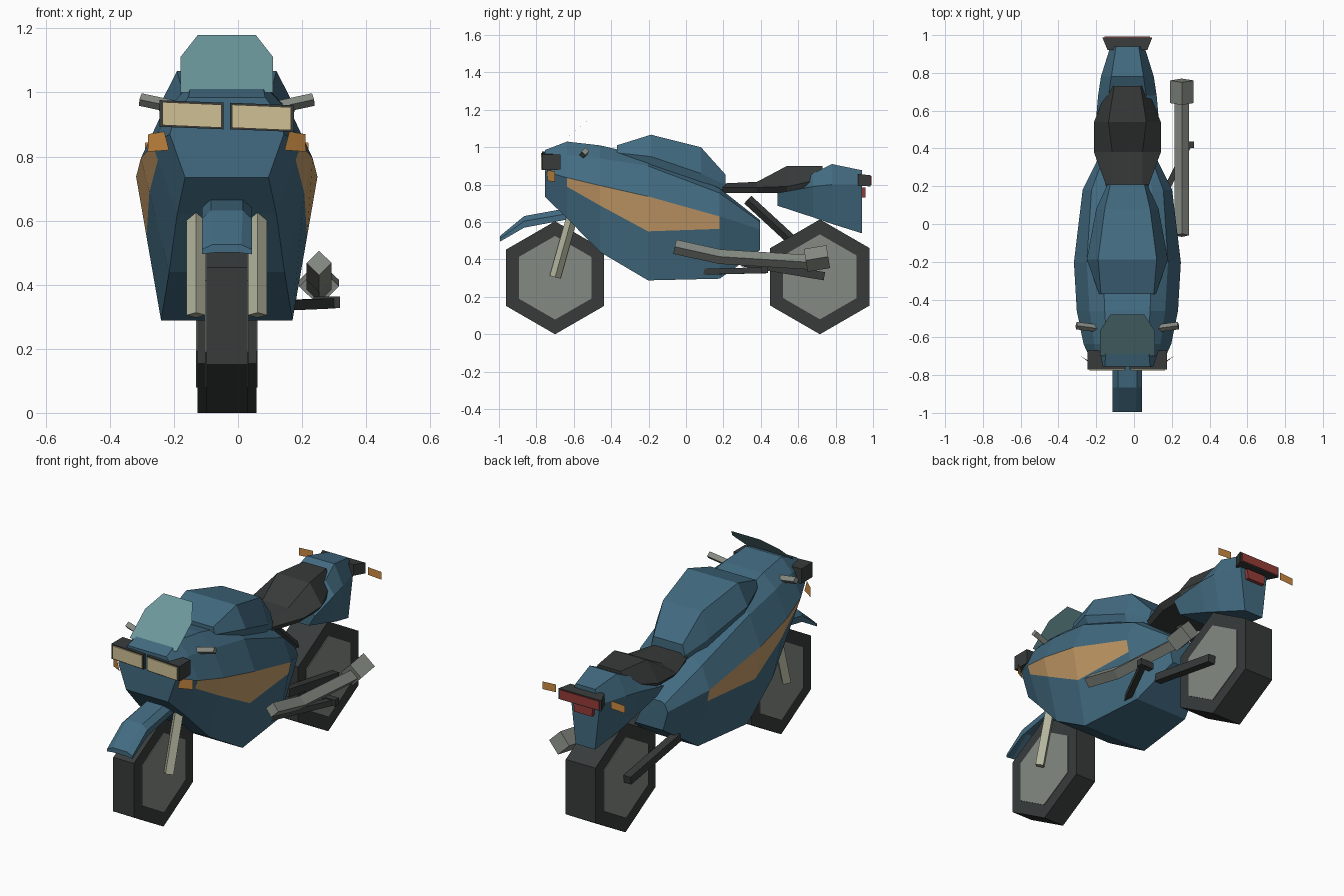
import bpy, bmesh, math
from mathutils import Vector

if "Cube" in bpy.data.objects:
    bpy.data.objects.remove(bpy.data.objects["Cube"])

CX = -0.035  # centre plane of the bike


def material(name, r, g, b):
    m = bpy.data.materials.new(name)
    m.use_nodes = True
    m.diffuse_color = (r, g, b, 1)
    m.node_tree.nodes["Principled BSDF"].inputs["Base Color"].default_value = (r, g, b, 1)
    return m


BLUE = material("paint blue", .055, .147, .22)
DARK = material("dark rubber", .04, .044, .044)
GREY = material("metal grey", .235, .255, .225)
PALE = material("fork metal", .46, .47, .35)
TAN = material("stripe tan", .57, .335, .14)
AMBER = material("amber", .6, .26, .055)
LENS = material("lamp cream", .62, .53, .3)
RED = material("tail red", .3, .045, .04)
GLASS = material("screen teal", .15, .31, .33)


def finish(name, bm, *mats):
    if len(bm.faces) > 1:
        bmesh.ops.recalc_face_normals(bm, faces=bm.faces)
    mesh = bpy.data.meshes.new(name)
    bm.to_mesh(mesh)
    bm.free()
    for m in mats:
        mesh.materials.append(m)
    obj = bpy.data.objects.new(name, mesh)
    bpy.context.collection.objects.link(obj)
    return obj


def bridge(bm, rings):
    """Skin closed rings of points and cap both ends; returns faces by band."""
    vs = [[bm.verts.new(p) for p in ring] for ring in rings]
    n = len(vs[0])
    bands = [[bm.faces.new((a[i], a[(i + 1) % n], b[(i + 1) % n], b[i])) for i in range(n)]
             for a, b in zip(vs, vs[1:])]
    bm.faces.new(vs[0])
    bm.faces.new(vs[-1])
    return bands


def loft(name, sections, *mats):
    """Sections are (y, half outline from top to bottom), mirrored in x."""
    bm = bmesh.new()
    rings = [[(CX + x, y, z) for x, z in half] + [(CX - x, y, z) for x, z in reversed(half)]
             for y, half in sections]
    bands = bridge(bm, rings)
    return bm, bands


def solid(name, sections, mat):
    bm, _ = loft(name, sections)
    return finish(name, bm, mat)


def bar(name, path, radii, mat, diamond=True):
    """Four-sided bar along a path of points."""
    path = [Vector(p) for p in path]
    rings = []
    for i, p in enumerate(path):
        d = (path[min(i + 1, len(path) - 1)] - path[max(i - 1, 0)]).normalized()
        side = d.cross(Vector((0, 0, 1))).normalized()
        up = side.cross(d)
        r = radii[i] if isinstance(radii, (list, tuple)) else radii
        a, b = (side, up) if diamond else (side + up, up - side)
        rings.append([p + a * r, p + b * r, p - a * r, p - b * r])
    bm = bmesh.new()
    bridge(bm, rings)
    return finish(name, bm, mat)


def plate(name, points, mat):
    bm = bmesh.new()
    bm.faces.new([bm.verts.new(p) for p in points])
    return finish(name, bm, mat)


# Wheels: six-sided tyres with flat hub discs
def hexagon(x, y, z, r):
    return [(x, y + r * math.sin(k * math.pi / 3), z + r * math.cos(k * math.pi / 3)) for k in range(6)]


for end, y, r, w in (("front", -.7, .302, .064), ("rear", .716, .307, .092)):
    for part, rad, half, mat in (("tyre", r, w, DARK), ("hub", r * .74, w + .004, GREY)):
        bm = bmesh.new()
        bridge(bm, [hexagon(CX + s * half, y, r, rad) for s in (-1, 1)])
        finish(f"{end}_{part}", bm, mat)

# Fairing: top, shoulder, widest line, lower edge, and stripe depth on the flank
fairing = [
    (-.754, (.12, .985), (.16, .93), (.178, .87), (.13, .735), .5),
    (-.636, (.11, 1.03), (.175, .96), (.232, .837), (.155, .62), .22),
    (-.46, (.12, 1.01), (.2, .94), (.268, .795), (.18, .44), .3),
    (-.203, (.13, .95), (.215, .9), (.283, .737), (.205, .288), .416),
    (.18, (.13, .78), (.19, .755), (.237, .63), (.165, .297), .2),
    (.396, (.09, .61), (.11, .6), (.13, .56), (.1, .45), .5),
]
sections = []
for y, top, shoulder, wide, low, t in fairing:
    stripe = tuple(Vector(wide).lerp(Vector(low), t))
    sections.append((y, [top, shoulder, wide, stripe, low]))
bm, bands = loft("fairing", sections)
for band in bands[1:4]:
    for i in (2, 6):
        band[i].material_index = 1
finish("fairing", bm, BLUE, TAN)

# Tank, seat, tail and front mudguard
solid("tank", [
    (-.37, [(.14, 1.01), (.15, .97), (.14, .93)]),
    (-.187, [(.155, 1.067), (.215, .95), (.19, .9)]),
    (.08, [(.12, 1.0), (.165, .86), (.15, .8)]),
    (.21, [(.09, .855), (.105, .8), (.1, .77)])], BLUE)
solid("seat", [
    (.17, [(.08, .805), (.1, .785), (.09, .755)]),
    (.38, [(.08, .815), (.177, .785), (.15, .755)]),
    (.54, [(.1, .9), (.177, .79), (.15, .755)]),
    (.73, [(.07, .9), (.1, .83), (.1, .78)])], DARK)
solid("tail", [
    (.49, [(.1, .76), (.172, .755), (.13, .687)]),
    (.68, [(.1, .86), (.155, .79), (.11, .625)]),
    (.78, [(.085, .91), (.14, .8), (.095, .59)]),
    (.94, [(.06, .877), (.09, .8), (.06, .54)])], BLUE)
solid("front_mudguard", [
    (-.995, [(.045, .525), (.078, .51), (.078, .495), (.04, .5)]),
    (-.865, [(.05, .632), (.078, .605), (.078, .57), (.045, .59)]),
    (-.6, [(.05, .68), (.078, .65), (.078, .62), (.045, .64)])], BLUE)

# Tail lamp housing with red lenses
solid("tail_lamp_housing", [
    (.92, [(.105, .857), (.105, .795)]),
    (.987, [(.132, .85), (.132, .79)])], DARK)
solid("tail_lamp", [(.985, [(.12, .845), (.12, .797)]), (.992, [(.12, .845), (.12, .797)])], RED)
solid("lower_tail_lamp", [(.938, [(.06, .785), (.055, .73)]), (.96, [(.06, .785), (.055, .73)])], RED)

# Windscreen
outline = [(.145, -.7, 1.0), (.145, -.565, 1.11), (.09, -.48, 1.18)]
plate("windscreen", [(CX + x, y, z) for x, y, z in outline]
      + [(CX - x, y, z) for x, y, z in reversed(outline)], GLASS)

# Paired parts
for s, side in ((1, "left"), (-1, "right")):
    def at(x, y, z):
        return (CX + s * x, y, z)

    def lamp_ring(x0, x1, y, z0, z1):
        return [at(x0, y, z0), at(x1, y, z0 - s * .008), at(x1, y, z1 - s * .008), at(x0, y, z1)]

    bm = bmesh.new()
    bridge(bm, [lamp_ring(.01, .21, -.67, .885, .968), lamp_ring(.01, .21, -.77, .885, .968)])
    finish(f"{side}_headlamp_housing", bm, DARK)
    bm = bmesh.new()
    bridge(bm, [lamp_ring(.016, .2, -.768, .89, .962), lamp_ring(.016, .2, -.776, .89, .962)])
    finish(f"{side}_headlamp_lens", bm, LENS)

    plate(f"{side}_front_signal", [at(.18, -.74, .82), at(.247, -.7, .815),
                                   at(.245, -.7, .87), at(.195, -.74, .878)], AMBER)
    plate(f"{side}_rear_signal", [at(.17, .955, .805), at(.255, .955, .8),
                                  at(.255, .955, .843), at(.17, .955, .848)], AMBER)
    bar(f"{side}_handlebar", [at(.14, -.555, .95), at(.27, -.538, .978)], .02, GREY)
    bar(f"{side}_fork", [at(.096, -.7, .305), at(.096, -.6, .66)], .03, PALE)
    bar(f"{side}_swingarm", [at(.12, .3, .385), at(.12, .74, .31)], .022, DARK, False)

# Shock absorber, foot stand and exhaust
bar("rear_shock", [(CX, .33, .72), (CX, .58, .49)], .028, DARK)
bar("foot_stand_arm", [(.13, .1, .335), (.29, .42, .342)], .016, DARK, False)
bar("foot_stand_pad", [(.235, .42, .345), (.318, .42, .345)], .018, DARK, False)
bar("exhaust_pipe", [(.253, -.06, .468), (.253, .18, .415), (.253, .66, .385)], .039, GREY)
bar("exhaust_tip", [(.253, .64, .395), (.253, .76, .415)], .062, GREY)
